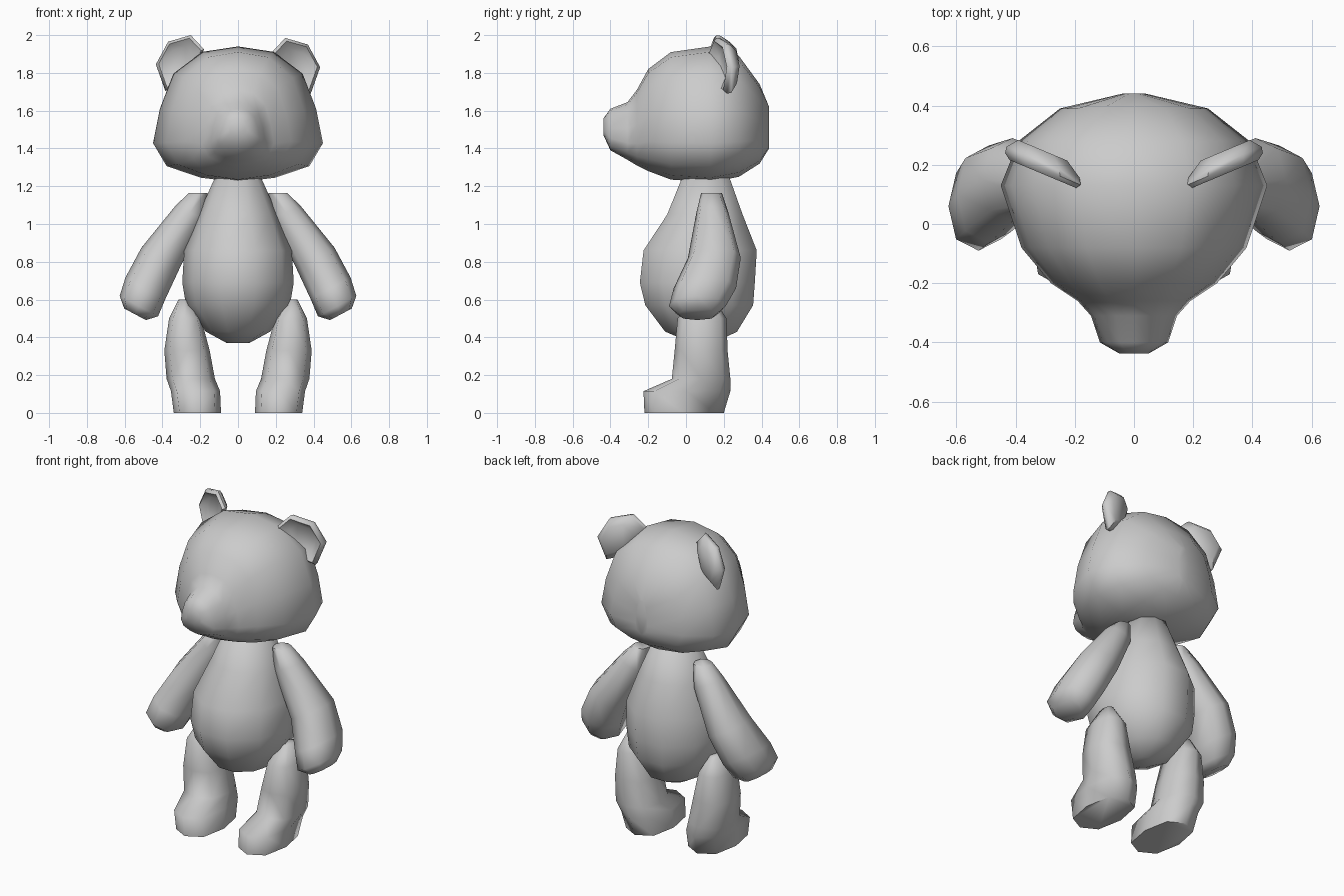
import bpy, bmesh, math
from mathutils import Vector

if "Cube" in bpy.data.objects:
    bpy.data.objects.remove(bpy.data.objects["Cube"], do_unlink=True)

GREY = (0.6, 0.6, 0.6, 1.0)
fur = bpy.data.materials.new("soft grey")
fur.use_nodes = True
fur.diffuse_color = GREY
fur.node_tree.nodes["Principled BSDF"].inputs["Base Color"].default_value = GREY


def skin(name, rings, side=1, sharp=75):
    """Join rings of points into a closed, smooth-shaded object."""
    bm = bmesh.new()
    loops = [[bm.verts.new((p[0] * side, p[1], p[2])) for p in r] for r in rings]
    for a, b in zip(loops, loops[1:]):
        for i in range(len(a)):
            j = (i + 1) % len(a)
            bm.faces.new((a[i], a[j], b[j], b[i]))
    bm.faces.new(loops[0])
    bm.faces.new(loops[-1])
    bmesh.ops.recalc_face_normals(bm, faces=bm.faces[:])
    mesh = bpy.data.meshes.new(name)
    bm.to_mesh(mesh)
    bm.free()
    mesh.materials.append(fur)
    mesh.shade_smooth()
    mesh.set_sharp_from_angle(angle=math.radians(sharp))
    obj = bpy.data.objects.new(name, mesh)
    bpy.context.collection.objects.link(obj)
    return obj


def oval(x, y, z, w, d, tilt=0, power=1.0, n=8):
    """Oval ring around a centre, tilted about the y axis."""
    t, pts = math.radians(tilt), []
    for i in range(n):
        a = 2 * math.pi * i / n
        c, s = (math.copysign(abs(v) ** power, v) for v in (math.cos(a), math.sin(a)))
        pts.append((x + w * c * math.cos(t), y + d * s, z + w * c * math.sin(t)))
    return pts


# Body: pear shape, rings as (y, z, half width, half depth)
skin("body", [oval(0, y, z, w, d, n=10) for y, z, w, d in [
    (0.09, 0.37, 0.06, 0.06), (0.08, 0.43, 0.17, 0.20), (0.07, 0.57, 0.275, 0.30),
    (0.06, 0.69, 0.295, 0.32), (0.075, 0.86, 0.285, 0.315),
    (0.10, 1.05, 0.21, 0.21), (0.105, 1.25, 0.12, 0.13)]])

# Head: one pear-shaped section swept from the back to the nose
HALF = [(0, 1), (0.42, 0.96), (0.76, 0.80), (0.92, 0.54),
        (1, 0.29), (0.84, 0.12), (0.44, 0.035), (0, 0)]
SECTION = HALF + [(-u, v) for u, v in HALF[-2:0:-1]]
skin("head", [[(u * w, y, lo + v * (hi - lo)) for u, v in SECTION]
              for y, w, lo, hi in [
    (0.44, 0.04, 1.40, 1.62), (0.39, 0.25, 1.32, 1.74), (0.28, 0.39, 1.25, 1.89),
    (0.13, 0.45, 1.22, 1.94), (-0.08, 0.38, 1.235, 1.91), (-0.20, 0.28, 1.28, 1.82),
    (-0.26, 0.19, 1.31, 1.71), (-0.31, 0.145, 1.34, 1.645),
    (-0.40, 0.115, 1.39, 1.61), (-0.437, 0.05, 1.47, 1.56)]])

EAR = [(0.18, 1.91), (0.25, 1.985), (0.37, 1.95), (0.435, 1.83), (0.385, 1.69), (0.25, 1.74)]
ARM = [(0.21, 0.135, 1.165, 0.05, 0.055, 0), (0.255, 0.14, 1.06, 0.085, 0.085, 24),
       (0.41, 0.15, 0.82, 0.115, 0.14, 28), (0.49, 0.10, 0.66, 0.12, 0.165, 28),
       (0.525, 0.06, 0.565, 0.115, 0.15, 28), (0.545, 0.06, 0.522, 0.065, 0.10, 28)]
LEG = [(0.285, 0.10, 0.60, 0.03, 0.05), (0.28, 0.085, 0.50, 0.085, 0.13),
       (0.27, 0.08, 0.33, 0.12, 0.14), (0.25, 0.08, 0.18, 0.128, 0.155),
       (0.225, 0.005, 0.115, 0.13, 0.23), (0.215, -0.01, 0.0, 0.125, 0.21)]


def ear_ring(size, back, lift):
    """Ear outline scaled about its middle; the ear turns outward."""
    mid = Vector((0.31, 1.85))
    ring = []
    for p in EAR:
        q = mid + (Vector(p) - mid) * size
        ring.append((q.x, 0.12 + (q.x - 0.18) * 0.42 + back, q.y + lift))
    return ring


# Ears, arms and legs on both sides
for label, side, lift in (("left", 1, 0.0), ("right", -1, 0.015)):
    skin(label + "_ear", [ear_ring(s, b, lift) for s, b in [
        (0.55, 0.03), (0.88, -0.005), (1.0, 0.012), (0.97, 0.035), (0.65, 0.075)]], side, 60)
    skin(label + "_arm", [oval(*r, power=0.85) for r in ARM], side)
    skin(label + "_leg", [oval(*r, power=0.8) for r in LEG], side)
